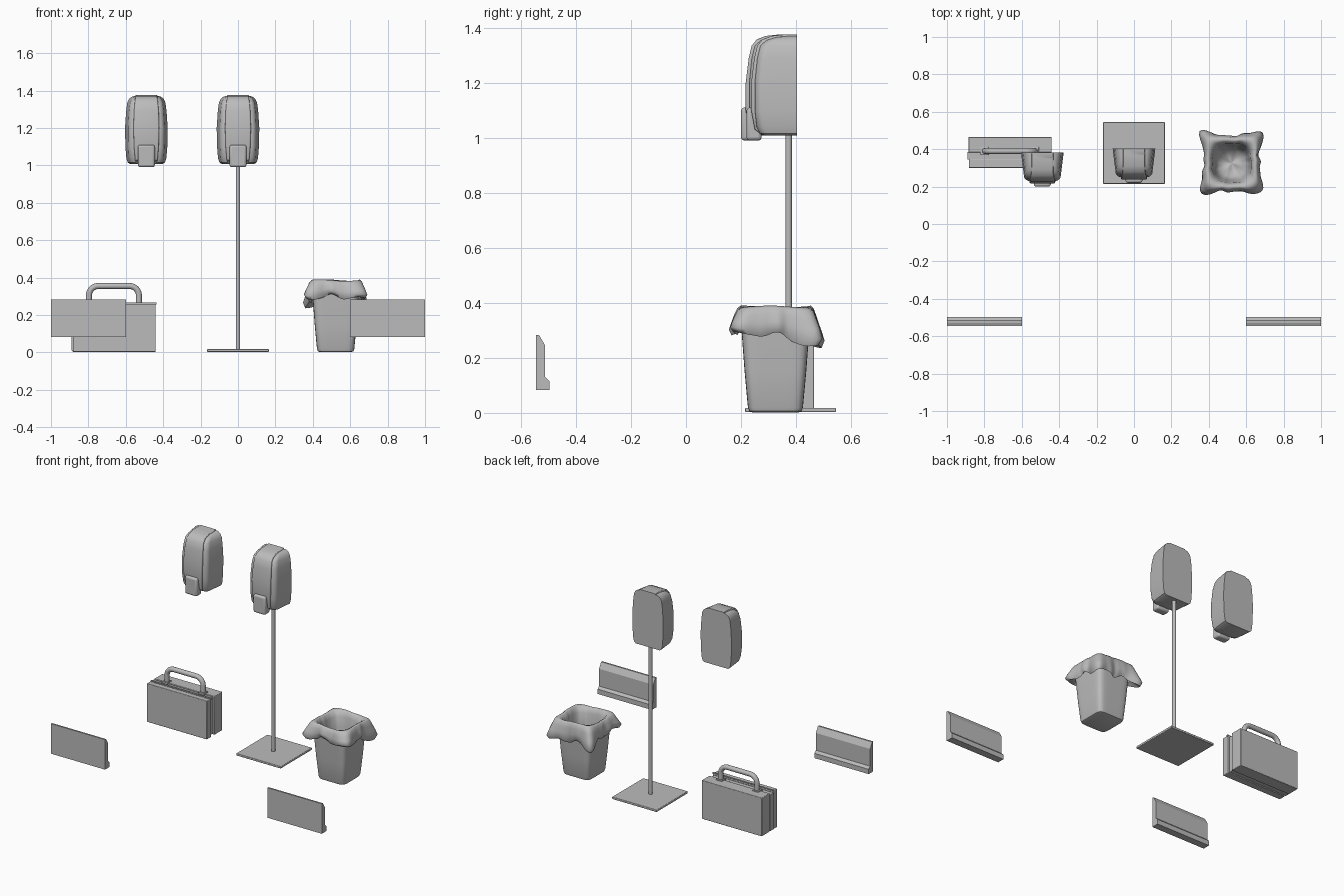
import bpy, bmesh
from math import sin, cos, pi, radians
from mathutils import Vector

cube = bpy.data.objects.get("Cube")
if cube:
    bpy.data.objects.remove(cube)

grey = bpy.data.materials.new("plain_grey")
grey.use_nodes = True
grey.diffuse_color = (0.5, 0.5, 0.5, 1)
grey.node_tree.nodes["Principled BSDF"].inputs["Base Color"].default_value = (0.5, 0.5, 0.5, 1)


def finish(name, bm, smooth=None, bevel=0):
    bmesh.ops.recalc_face_normals(bm, faces=bm.faces)
    mesh = bpy.data.meshes.new(name)
    bm.to_mesh(mesh)
    bm.free()
    mesh.materials.append(grey)
    obj = bpy.data.objects.new(name, mesh)
    bpy.context.collection.objects.link(obj)
    if bevel:
        mod = obj.modifiers.new("soft_edges", "BEVEL")
        mod.width, mod.segments = bevel, 3
    if smooth:
        bpy.ops.object.select_all(action="DESELECT")
        obj.select_set(True)
        bpy.context.view_layer.objects.active = obj
        bpy.ops.object.shade_smooth_by_angle(angle=radians(smooth))
    return obj


def box(name, low, high, bevel=0):
    bm = bmesh.new()
    bmesh.ops.create_cube(bm, size=1)
    for v in bm.verts:
        v.co = [l + (c + 0.5) * (h - l) for c, l, h in zip(v.co, low, high)]
    return finish(name, bm, 40 if bevel else None, bevel)


def loft(name, rings, caps=(True, True), smooth=40):
    bm = bmesh.new()
    loops = [[bm.verts.new(p) for p in ring] for ring in rings]
    n = len(loops[0])
    for a, b in zip(loops, loops[1:]):
        for i in range(n):
            j = (i + 1) % n
            bm.faces.new((a[i], a[j], b[j], b[i]))
    for wanted, loop in zip(caps, (loops[0], loops[-1])):
        if wanted:
            bm.faces.new(loop)
    return finish(name, bm, smooth)


# Dispensers: housing, raised front panel and push lever
def shell(name, x, shift, rows, radius):
    rings = []
    for z, back, front, y in rows:
        half = [(back, 0.403)]
        for k in range(6):
            a = k / 5 * pi / 2
            half.append((front - radius * (1 - cos(a)), y + radius * (1 - sin(a))))
        outline = half + [(-px, py) for px, py in reversed(half)]
        rings.append([(x + px, min(py, 0.403) + shift, z) for px, py in outline])
    return loft(name, rings, smooth=35)


housing = [(1.008, .088, .078, .285), (1.016, .1, .088, .268), (1.04, .107, .094, .257),
           (1.1, .112, .098, .25), (1.2, .114, .099, .25), (1.29, .108, .094, .259),
           (1.335, .102, .088, .27), (1.355, .093, .08, .292), (1.366, .08, .07, .325),
           (1.37, .068, .06, .36)]
panel = [(1.011, .056, .056, .275), (1.03, .062, .06, .25), (1.1, .068, .066, .237),
         (1.2, .071, .069, .237), (1.29, .068, .066, .248), (1.335, .064, .062, .259),
         (1.358, .061, .059, .278), (1.37, .059, .057, .31), (1.376, .057, .055, .365)]
for label, x, shift in (("wall", -.49, -.02), ("stand", 0, 0)):
    shell(label + "_dispenser_housing", x, shift, housing, .03)
    shell(label + "_dispenser_panel", x, shift, panel, .008)
    box(label + "_dispenser_lever", (x - .045, .22 + shift, .99),
        (x + .045, .275 + shift, 1.11), .012)

# Floor stand
box("stand_base", (-.165, .215, .003), (.165, .545, .018), .004)
loft("stand_pole", [[(.012 * cos(k * pi / 10), .373 + .012 * sin(k * pi / 10), z)
                     for k in range(20)] for z in (.015, 1.02)])

# Shelf signs: one yz profile drawn out along x
profile = [(-.545, .083), (-.545, .283), (-.534, .283), (-.512, .245),
           (-.512, .13), (-.497, .115), (-.497, .083)]
for label, x in (("right", -1), ("left", .6)):
    loft(label + "_sign", [[(px, y, z) for y, z in profile] for px in (x, x + .4)], smooth=None)

# Carrying case: two halves round a recessed core, with a toothed top seam
box("case_back_half", (-.885, .382, .003), (-.44, .465, .26), .004)
box("case_front_half", (-.883, .3, .003), (-.44, .348, .26), .004)
box("case_core", (-.89, .345, .01), (-.452, .385, .252))
box("case_front_seam", (-.88, .337, .255), (-.437, .346, .266))
for k in range(22):
    x = -.875 + k * .0196
    box("case_seam_tooth", (x, .332, .257), (x + .01, .339, .264))
for x in (-.8, -.53):
    box("case_handle_mount", (x - .022, .368, .25), (x + .022, .412, .266), .003)

# Case handle: round bar along a path with two quarter bends
path = [(-.797, .25)]
for cx, start in ((-.747, pi), (-.58, pi / 2)):
    for k in range(9):
        a = start - k / 8 * pi / 2
        path.append((cx + .05 * cos(a), .305 + .05 * sin(a)))
path.append((-.53, .25))
curve = bpy.data.curves.new("case_handle", "CURVE")
curve.dimensions = "3D"
curve.bevel_depth = .016
curve.bevel_resolution = 4
curve.use_fill_caps = True
spline = curve.splines.new("POLY")
spline.points.add(len(path) - 1)
for point, (x, z) in zip(spline.points, path):
    point.co = (x, .39, z, 1)
spline.use_smooth = True
curve.materials.append(grey)
bpy.context.collection.objects.link(bpy.data.objects.new("case_handle", curve))

# Waste bin
STEPS = 96
CENTRE = Vector((.522, .325, 0))


def squircle(half, z, power):
    ring = []
    for k in range(STEPS):
        t = 2 * pi * k / STEPS
        r = half / (abs(cos(t)) ** power + abs(sin(t)) ** power) ** (1 / power)
        ring.append(CENTRE + Vector((r * cos(t), r * sin(t), z)))
    return ring


loft("bin_body", [squircle(h, z, 7) for h, z in (
    (.085, .002), (.095, .006), (.1, .02), (.112, .15), (.124, .31), (.128, .37))],
    caps=(True, False))

# Bin liner: half width, height, squareness, corner pull, hem sag
liner = [(.126, .3, 7, 0, .5), (.138, .279, 7, .22, 1), (.15, .298, 7, .2, .8),
         (.15, .325, 7, .12, .5), (.144, .355, 7, .06, .2), (.137, .377, 7, .03, 0),
         (.127, .386, 6, 0, 0), (.114, .378, 4, 0, 0), (.104, .35, 3, 0, 0),
         (.097, .28, 2.5, 0, 0), (.088, .2, 2.5, 0, 0), (.07, .14, 2, 0, 0),
         (.03, .125, 2, 0, 0), (.004, .123, 2, 0, 0)]
rings = []
for half, z, power, pull, sag in liner:
    ring = squircle(half, z, power)
    for k, p in enumerate(ring):
        t = 2 * pi * k / STEPS
        d = p - CENTRE
        corner = abs(sin(2 * t)) ** 8
        fold = .022 * sin(5 * t + 9 * z) + .022 * sin(11 * t + 1) + .012 * sin(17 * t)
        grow = 1 + pull * corner + fold * (.4 + sag) * min(1, half / .1)
        ring[k] = CENTRE + Vector((
            d.x * grow, d.y * grow,
            z + .004 * sin(3 * t + 2) + sag * (.012 * sin(7 * t + 1) - .014 * corner - .15 * d.y)))
    rings.append(ring)
loft("bin_liner", rings, caps=(False, True), smooth=80)
